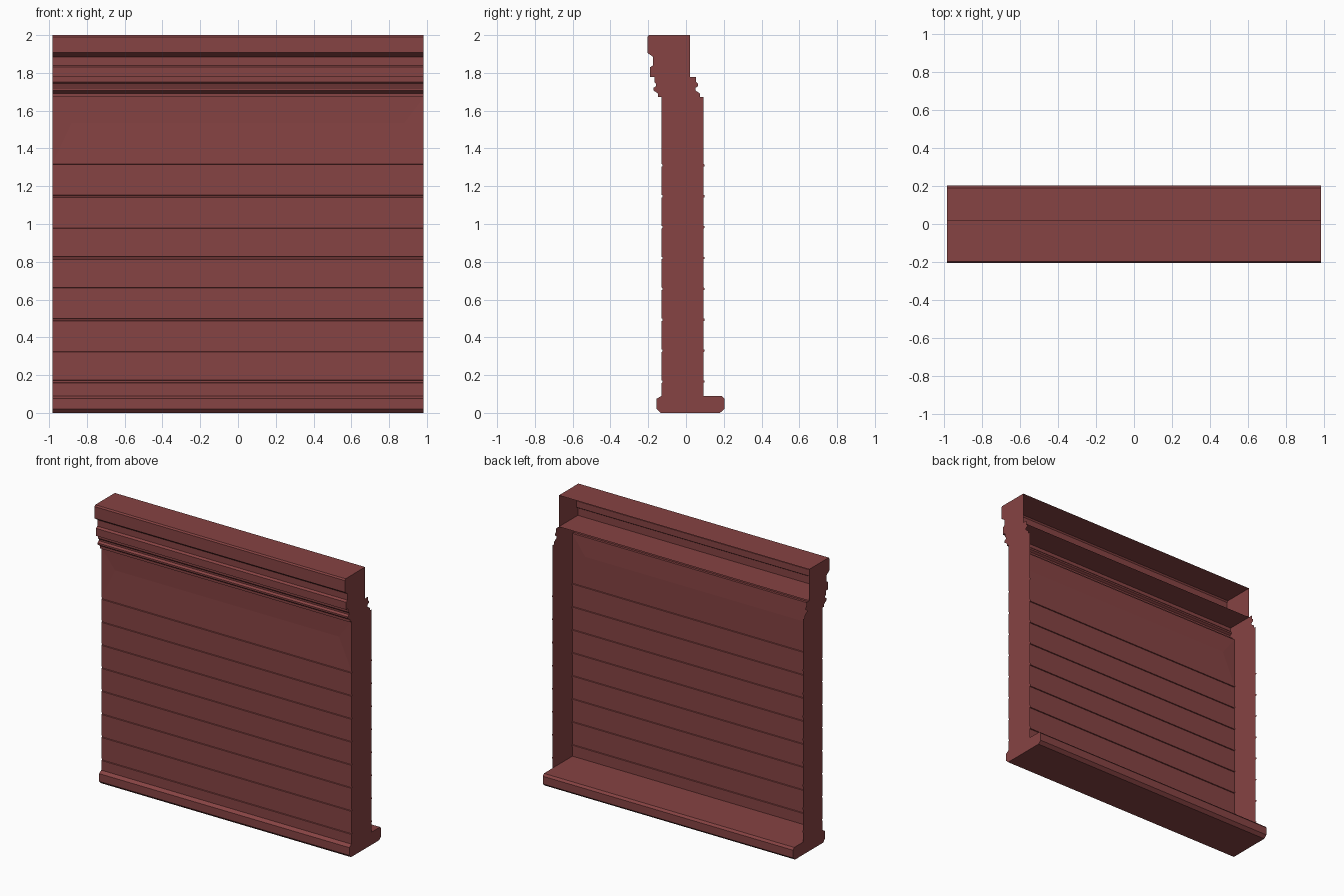
import bpy

HALF = 0.983      # half length of the wall
FACE = -0.13      # front plane of the boards
DEPTH = 0.222     # thickness of the end walls

cube = bpy.data.objects.get("Cube")
if cube:
    bpy.data.objects.remove(cube, do_unlink=True)

paint = bpy.data.materials.new("brick red paint")
paint.use_nodes = True
color = (0.24, 0.056, 0.056, 1)
paint.diffuse_color = color
paint.node_tree.nodes["Principled BSDF"].inputs["Base Color"].default_value = color


def add_mesh(name, verts, faces):
    mesh = bpy.data.meshes.new(name)
    mesh.from_pydata(verts, [], faces)
    mesh.materials.append(paint)
    obj = bpy.data.objects.new(name, mesh)
    bpy.context.collection.objects.link(obj)
    return obj


def sweep(name, profile, closed=False):
    """Stretch a (y, z) profile along the length of the wall."""
    verts = [(x, y, z) for y, z in profile for x in (-HALF, HALF)]
    n = len(profile)
    faces = []
    for i in range(n if closed else n - 1):
        a, b = 2 * i, 2 * ((i + 1) % n)
        faces.append((a, a + 1, b + 1, b))
    return add_mesh(name, verts, faces)


# Base sill with chamfered edges
sill_front = [(-0.135, 0), (-0.155, 0.02), (-0.155, 0.075), (FACE, 0.09)]
sill_back = [(0.19, 0.09), (0.203, 0.075), (0.203, 0.02), (0.18, 0)]
sweep("base_sill", sill_front + sill_back, closed=True)

# Boards with narrow grooves between them
boards = [(FACE, 0.09)]
for i in range(8):
    z = 0.166 + i * 0.1635
    boards += [(FACE, z - 0.007), (FACE + 0.006, z - 0.005),
               (FACE + 0.006, z + 0.005), (FACE, z + 0.007)]
sweep("front_boards", boards)

# Top board with a shallow crease
low, high, crease = boards[-1][1], 1.672, 1.535
add_mesh("top_board",
         [(-HALF, FACE, low), (HALF, FACE, low), (HALF, FACE, high), (-HALF, FACE, high),
          (-0.88, FACE + 0.005, crease), (0.88, FACE + 0.005, crease)],
         [(0, 1, 5, 4), (1, 2, 5), (2, 3, 4, 5), (3, 0, 4)])

# Stepped moulding under the cornice
moulding = [(FACE, high), (-0.147, high), (-0.147, 1.69), (-0.173, 1.708),
            (-0.173, 1.72), (-0.158, 1.73), (-0.158, 1.742), (-0.168, 1.752),
            (-0.168, 1.777)]
sweep("moulding", moulding)

# Cornice with its top
cornice = [(-0.168, 1.777), (-0.19, 1.777), (-0.19, 1.83), (-0.175, 1.84),
           (-0.175, 1.885), (-0.205, 1.907), (-0.205, 1.99), (-0.197, 2.0)]
sweep("cornice", cornice + [(0.022, 2.0)])
sweep("cornice_shelf", [(-0.168, 1.777), (0.022, 1.777)])

# End walls: the back edge repeats the front edge, moved back
wall = boards + moulding
back = [(y + DEPTH, z) for y, z in reversed(wall)]
outline = (sill_front[:-1] + wall + cornice[1:]
           + [(0.022, 2.0), (0.022, 1.777)] + back + sill_back)
for name, x in (("right_end_wall", -HALF), ("left_end_wall", HALF)):
    ring = list(range(len(outline)))
    if x > 0:
        ring.reverse()
    add_mesh(name, [(x, y, z) for y, z in outline], [ring])
